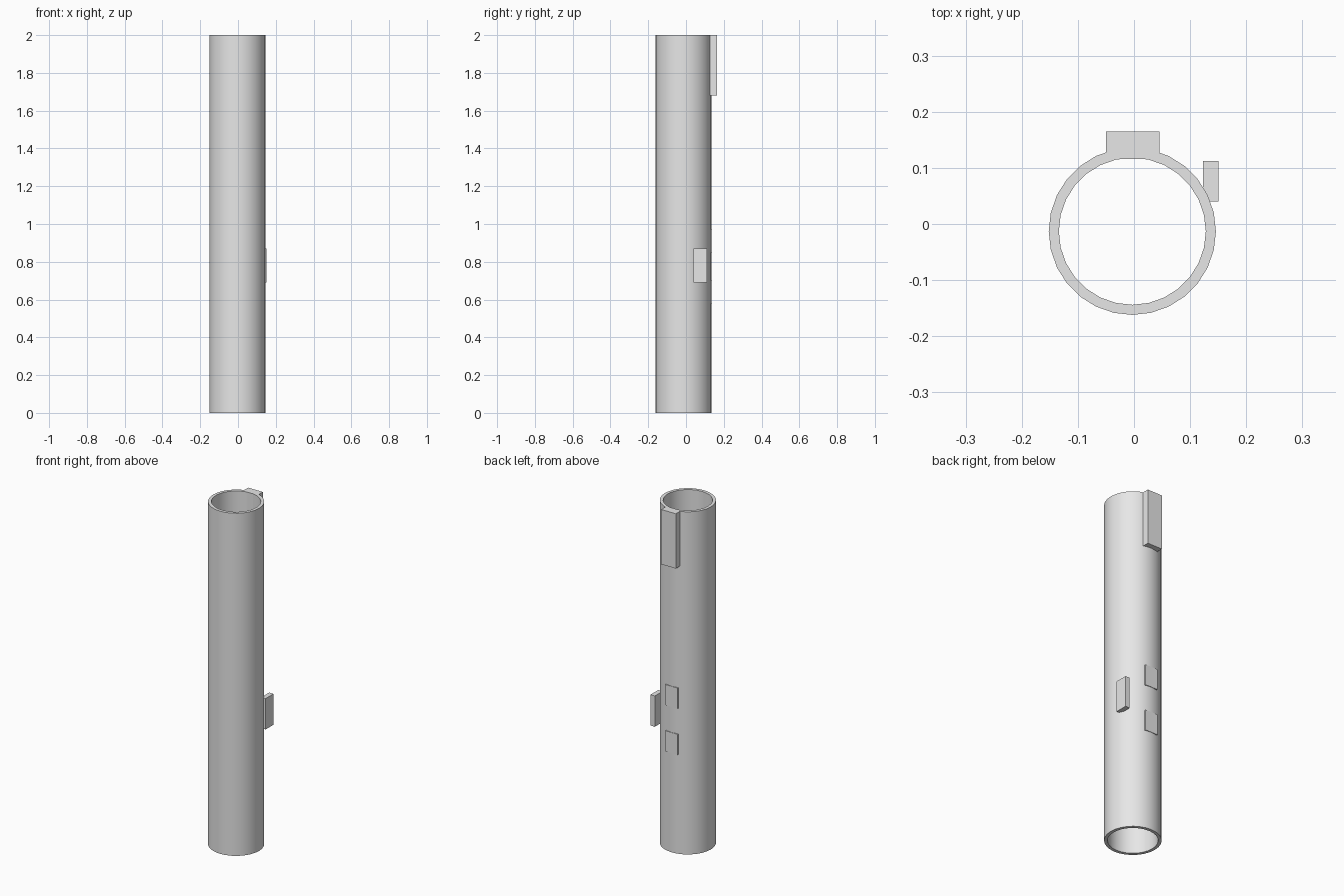
import bpy
import bmesh
from math import cos, sin, tau, radians

cube = bpy.data.objects.get("Cube")
if cube:
    bpy.data.objects.remove(cube, do_unlink=True)

# One plain grey for everything
grey = bpy.data.materials.new("plain_grey")
grey.use_nodes = True
grey.diffuse_color = (0.8, 0.8, 0.8, 1)
grey.node_tree.nodes["Principled BSDF"].inputs["Base Color"].default_value = (0.8, 0.8, 0.8, 1)

# Tube axis, radii and height
CX, CY = -0.003, -0.013
OUTER, INNER, HEIGHT, SIDES = 0.149, 0.131, 2.0, 28


def add_object(name, bm):
    bmesh.ops.recalc_face_normals(bm, faces=bm.faces)
    mesh = bpy.data.meshes.new(name)
    bm.to_mesh(mesh)
    bm.free()
    mesh.materials.append(grey)
    obj = bpy.data.objects.new(name, mesh)
    bpy.context.collection.objects.link(obj)
    return obj


def box(name, x, y, z):
    """Box from (low, high) ranges on each axis."""
    bm = bmesh.new()
    bmesh.ops.create_cube(bm, size=1)
    for v in bm.verts:
        v.co = [r[0] if c < 0 else r[1] for c, r in zip(v.co, (x, y, z))]
    return add_object(name, bm)


# Hollow open-ended tube: a rectangular wall section swept round the axis
bm = bmesh.new()
section = [(OUTER, 0), (OUTER, HEIGHT), (INNER, HEIGHT), (INNER, 0)]
rings = []
for i in range(SIDES):
    a = tau * i / SIDES
    rings.append([bm.verts.new((CX + r * cos(a), CY + r * sin(a), z)) for r, z in section])
for i, ring in enumerate(rings):
    after = rings[(i + 1) % SIDES]
    for j in range(4):
        k = (j + 1) % 4
        bm.faces.new((ring[j], after[j], after[k], ring[k]))
tube = add_object("tube", bm)
bpy.ops.object.select_all(action="DESELECT")
tube.select_set(True)
bpy.context.view_layer.objects.active = tube
bpy.ops.object.shade_smooth_by_angle(angle=radians(30))

# Long block at the top of the back, reaching through the wall
box("top_block", (-0.05, 0.045), (0.116, 0.165), (1.68, HEIGHT))

# Small upright tab on the side
box("side_tab", (0.123, 0.151), (0.04, 0.112), (0.69, 0.87))

# Two shallow pads on the back
for name, low in (("lower_pad", 0.58), ("upper_pad", 0.85)):
    box(name, (CX - 0.04, CX + 0.04), (0.122, 0.138), (low, low + 0.12))
